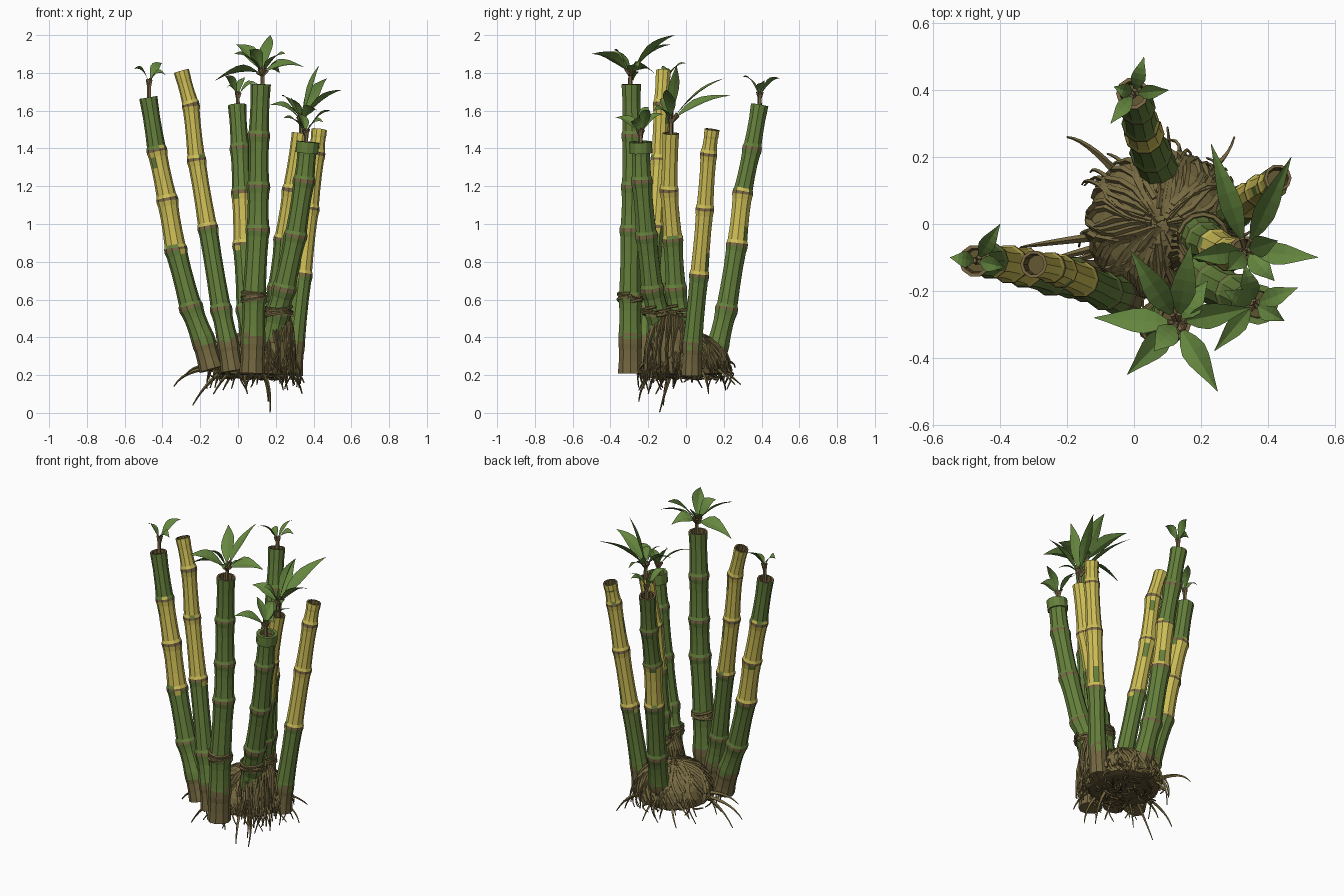
import bpy, bmesh, math, random
from mathutils import Vector

if "Cube" in bpy.data.objects:
    bpy.data.objects.remove(bpy.data.objects["Cube"])
random.seed(7)

def material(name, rgb):
    m = bpy.data.materials.new(name)
    m.diffuse_color = (*rgb, 1)
    m.use_nodes = True
    m.node_tree.nodes["Principled BSDF"].inputs["Base Color"].default_value = m.diffuse_color
    return m

GREEN, YELLOW, NODE, BASE, HOLLOW, LEAF, ROOT, DARKROOT = range(8)
MATS = [material("bamboo green", (.13, .215, .045)),
        material("bamboo yellow", (.62, .52, .095)),
        material("node brown", (.19, .135, .06)),
        material("stalk base brown", (.175, .137, .052)),
        material("hollow brown", (.12, .09, .03)),
        material("leaf green", (.13, .24, .05)),
        material("root brown", (.18, .14, .052)),
        material("dark root", (.115, .088, .034))]

def finish(bm, name, fix=True):
    if fix:
        bmesh.ops.recalc_face_normals(bm, faces=bm.faces[:])
    me = bpy.data.meshes.new(name)
    bm.to_mesh(me)
    bm.free()
    for m in MATS:
        me.materials.append(m)
    ob = bpy.data.objects.new(name, me)
    bpy.context.collection.objects.link(ob)
    return ob

def ring(bm, c, d, r, n, phase=0):
    u = d.cross(Vector((0, 1, 0))).normalized()
    v = d.cross(u).normalized()
    return [bm.verts.new(c + r * (math.cos(a) * u + math.sin(a) * v))
            for a in (phase + 2 * math.pi * k / n for k in range(n))]

def bridge(bm, a, b, mat):
    n = len(a)
    for k in range(n):
        f = bm.faces.new((a[k], a[(k + 1) % n], b[(k + 1) % n], b[k]))
        f.material_index = mat(f) if callable(mat) else mat

def cap(bm, r, mat):
    bm.faces.new(r).material_index = mat

def tube(bm, pts, r0, r1, mat, n=4):
    """Tapered root or twig through the given points."""
    pts = [Vector(p) for p in pts]
    prev = None
    for i, p in enumerate(pts):
        d = (pts[min(i + 1, len(pts) - 1)] - pts[max(i - 1, 0)]).normalized()
        cur = ring(bm, p, d, r0 + (r1 - r0) * i / (len(pts) - 1), n)
        if prev:
            bridge(bm, prev, cur, mat)
        else:
            cap(bm, cur, mat)
        prev = cur
    cap(bm, prev, mat)

def bezier(a, b, c, n):
    a, b, c = Vector(a), Vector(b), Vector(c)
    return [a * (1 - t) ** 2 + b * 2 * t * (1 - t) + c * t * t
            for t in (i / n for i in range(n + 1))]

def stalk(name, nodes, r0, r1, zones):
    """Jointed hollow stalk; zones are (lower height, colour) from the top down."""
    bm = bmesh.new()
    P = [Vector(p) for p in nodes]
    last = len(P) - 1

    def colour(f):
        z = f.calc_center_median().z + random.uniform(-.03, .03)
        c = next((m for lo, m in zones if z >= lo), BASE)
        return GREEN if c == YELLOW and random.random() < .02 else c
    rings = []
    for i in range(last):
        a, b = P[i], P[i + 1]
        L = (b - a).length
        for s, k in ((.008, 1.1), (.025, 1.0), (L * .35, .96), (L * .65, .96),
                     (L - .035, 1.02), (L - .008, 1.12)):
            t = s / L
            if P[i].z < .45 and s < .02 or P[i + 1].z < .45 and s > L - .02:
                k = 1.03                          # low joints barely swell
            if i == 0 and s < .02:
                t, k = 0, 1.02
            if i == last - 1 and s > L - .02:
                t, k = 1, 1.06
            rad = r0 + (r1 - r0) * (i + t) / last
            rings.append((a.lerp(b, t), (b - a).normalized(), rad * k))
    prev = None
    for j, (c, d, r) in enumerate(rings):
        cur = ring(bm, c, d, r, 10)
        if prev:
            node = j % 6 == 0 and c.z > .45
            bridge(bm, prev, cur, NODE if node else colour)
        else:
            cap(bm, cur, BASE)
        prev = cur
    # open top with a rim and a sunken floor
    c, d, r = rings[-1]
    rim = ring(bm, c, d, r * .78, 10)
    bridge(bm, prev, rim, NODE)
    floor = ring(bm, c - d * .04, d, r * .7, 10)
    bridge(bm, rim, floor, HOLLOW)
    cap(bm, floor, HOLLOW)
    finish(bm, name)

stalk("left_stalk", [(-.14, -.17, .23), (-.185, -.16, .39), (-.25, -.15, .56), (-.33, -.13, .865),
      (-.375, -.12, 1.13), (-.43, -.11, 1.39), (-.475, -.11, 1.67)], .065, .046,
      [(1.39, GREEN), (.87, YELLOW), (.38, GREEN)])
stalk("left_yellow_stalk", [(-.03, -.22, .22), (-.055, -.21, .38), (-.09, -.20, .55), (-.16, -.165, .98),
      (-.22, -.14, 1.34), (-.25, -.13, 1.63), (-.30, -.12, 1.81)], .06, .039,
      [(.97, YELLOW), (.39, GREEN)])
stalk("back_stalk", [(.08, .13, .22), (.07, .17, .36), (.05, .215, .55), (.03, .27, .89),
      (.02, .30, 1.165), (.01, .35, 1.4), (-.005, .39, 1.63)], .063, .046,
      [(1.17, GREEN), (.89, YELLOW), (.34, GREEN)])
stalk("front_tall_stalk", [(.075, -.295, .21), (.08, -.295, .4), (.085, -.295, .615), (.105, -.29, .97),
      (.108, -.285, 1.2), (.11, -.285, 1.47), (.12, -.29, 1.74)], .067, .051, [(.4, GREEN)])
stalk("front_right_stalk", [(.18, -.13, .38), (.21, -.15, .53), (.245, -.18, .66), (.305, -.21, .94),
      (.35, -.235, 1.23), (.37, -.24, 1.43)], .065, .051, [(.4, GREEN)])
stalk("right_yellow_stalk", [(.285, .03, .20), (.30, .035, .37), (.34, .07, .73), (.38, .1, 1.08),
      (.415, .12, 1.37), (.43, .138, 1.5)], .057, .039, [(.73, YELLOW), (.36, GREEN)])
stalk("right_mixed_stalk", [(.19, -.03, .36), (.2, -.035, .52), (.215, -.055, .66), (.245, -.07, .92),
      (.285, -.09, 1.18), (.33, -.08, 1.48)], .065, .043, [(.92, YELLOW), (.38, GREEN)])

# thick collar at the mouth of the front right stalk
bm = bmesh.new()
axis = Vector((.1, -.03, 1)).normalized()
c = Vector((.37, -.24, 1.43))
steps = [ring(bm, c + axis * h, axis, r, 12)
         for h, r in ((-.055, .045), (-.055, .06), (.005, .061), (.005, .042), (-.02, .04))]
for a, b in zip(steps, steps[1:]):
    bridge(bm, a, b, GREEN)
cap(bm, steps[-1], HOLLOW)
finish(bm, "stalk_collar")

# coiled root bindings round three stalks
for j, (x, y, z, r) in enumerate([(.085, -.295, .615, .064), (.215, -.155, .535, .071), (.205, -.04, .535, .07)]):
    bm = bmesh.new()
    tube(bm, [(x + r * math.cos(a), y + r * math.sin(a), z - .025 + .05 * k / 40 + .008 * math.sin(a * 1.3 + j))
              for k, a in ((k, k * .47) for k in range(41))], .011, .008, ROOT, 5)
    finish(bm, f"binding_{j}")

def crown(name, base, tips, width, lift=.06):
    """Twigs and folded, arching leaves ending at the given tips."""
    bm = bmesh.new()
    base = Vector(base)
    hub = base + Vector((0, 0, lift))
    for t in tips:
        t = Vector(t)
        start = hub.lerp(t, .12)
        tube(bm, [base + Vector((0, 0, -.05)), hub.lerp(base, .4), start], .013, .009, NODE, 5)
        flat = Vector((t.x - hub.x, t.y - hub.y, 0))
        side = flat.cross(Vector((0, 0, 1))).normalized()
        side = (side + Vector((0, 0, random.choice((-.5, .5))))).normalized()   # twist
        ctrl = start.lerp(t, .45) + Vector((0, 0, .05))
        rows = []
        for p, w in zip(bezier(start, ctrl, t, 6), (.2, .72, 1, .9, .62, .3, .02)):
            o = side * width * w / 2
            e = Vector((0, 0, .15 * width * w))
            rows.append([bm.verts.new(q) for q in (p - o + e, p, p + o + e)])
        for a, b in zip(rows, rows[1:]):
            for k in (0, 1):
                bm.faces.new((a[k], a[k + 1], b[k + 1], b[k])).material_index = LEAF
    finish(bm, name, False)

crown("tall_crown", (.13, -.295, 1.75), [(-.02, -.45, 1.9), (-.12, -.28, 1.76), (-.01, -.08, 1.95),
      (.17, -.06, 2.0), (.35, -.25, 1.83), (.25, -.5, 1.9), (.06, -.38, 1.92), (.22, -.17, 1.8)], .085)
crown("right_crown", (.335, -.08, 1.5), [(.23, .24, 1.68), (.47, .2, 1.77), (.55, -.1, 1.71), (.42, -.17, 1.6),
      (.17, -.1, 1.63), (.43, -.05, 1.84), (.28, -.14, 1.66)], .075)
crown("collar_crown", (.36, -.24, 1.43), [(.49, -.19, 1.6), (.24, -.38, 1.56), (.33, -.12, 1.58),
      (.45, -.29, 1.54), (.27, -.2, 1.62)], .065)
crown("left_crown", (-.47, -.11, 1.67), [(-.55, -.1, 1.82), (-.4, 0, 1.85), (-.385, -.13, 1.79)], .055, .09)
crown("back_crown", (0, .39, 1.63), [(.03, .5, 1.77), (.105, .4, 1.74), (-.07, .3, 1.78), (-.06, .41, 1.72)], .05)

# root clump: main dome and the hump under the right hand stalks
CX, CY = .08, .0
bm = bmesh.new()
for (x, y, z), (sx, sy, sz) in (((CX, CY, .26), (.215, .215, .165)), ((.2, -.08, .33), (.085, .1, .19))):
    vs = bmesh.ops.create_uvsphere(bm, u_segments=20, v_segments=10, radius=1)["verts"]
    for v in vs:
        v.co = Vector((x + v.co.x * sx, y + v.co.y * sy, max(z + v.co.z * sz, .2)))
for f in bm.faces:
    f.material_index = ROOT if f.calc_center_median().z > .21 else DARKROOT
finish(bm, "root_clump")

# roots combed over the dome, over the hump and hanging from the edge
bm = bmesh.new()
R = random.uniform
for k in range(60):
    a = 2 * math.pi * k / 60 + R(-.05, .05)
    first, end, pts = R(.02, .5), R(1.6, 1.9), []
    for i in range(7):
        e = first + (end - first) * i / 6
        b = a + .12 * math.sin(i + k)
        pts.append((CX + .218 * math.sin(e) * math.cos(b), CY + .218 * math.sin(e) * math.sin(b),
                    .26 + .163 * math.cos(e) + R(-.003, .003)))
    tube(bm, pts, .01, .011, ROOT)
for k in range(32):
    a = 2 * math.pi * k / 32
    c, s = math.cos(a), math.sin(a)
    w, b = R(.85, 1.1), a + R(-.35, .35)
    tube(bm, [(.2 + .06 * c, -.08 + .075 * s, .53), (.2 + .085 * c, -.085 + .1 * s, .46),
              (.2 + .1 * math.cos(b) * w, -.09 + .12 * math.sin(b) * w, .34),
              (.2 + .1 * c, -.09 + .13 * s * w, R(.16, .24))], .012, .005, ROOT if k % 6 else DARKROOT)
for k in range(56):
    a = R(0, 2 * math.pi)
    b = a + R(-.3, .3)
    out, z = R(.2, .265), R(.12, .22)
    p = (CX + .19 * math.cos(a), CY + .19 * math.sin(a), R(.22, .34))
    m = (CX + R(.24, .29) * math.cos(a), CY + R(.24, .29) * math.sin(a), R(.22, .28))
    tube(bm, bezier(p, m, (CX + out * math.cos(b), CY + out * math.sin(b), z), 5),
         .009, .003, ROOT if k % 4 else DARKROOT)
finish(bm, "surface_roots")

# tangled underside and the longest stray roots
bm = bmesh.new()
for k in range(50):
    a, r = R(0, 6.28), R(.02, .17)
    x, y = CX + r * math.cos(a), CY + r * math.sin(a)
    tube(bm, bezier((x, y, .21), (x + R(-.06, .06), y + R(-.06, .06), R(.16, .2)),
                    (x + R(-.08, .08), y + R(-.08, .08), R(.18, .205)), 4), .009, .004, DARKROOT)
for x, y, z in ((-.24, -.12, .04), (-.34, -.07, .14), (-.2, .26, .24), (.3, .26, .15), (.17, -.14, .003),
                (.05, -.2, .1), (.35, -.02, .16), (.24, -.25, .12), (-.28, -.12, .2), (-.08, .21, .12),
                (.34, .12, .1), (.1, .29, .15), (-.13, -.16, .1), (.16, -.25, .06)):
    p = Vector((CX + (x - CX) * .4, CY + (y - CY) * .5, .24))
    m = p.lerp(Vector((x, y, z)), .6) + Vector((R(-.05, .05), R(-.05, .05), .06))
    tube(bm, bezier(p, m, (x, y, z), 7), .014, .003, ROOT)
finish(bm, "stray_roots")
